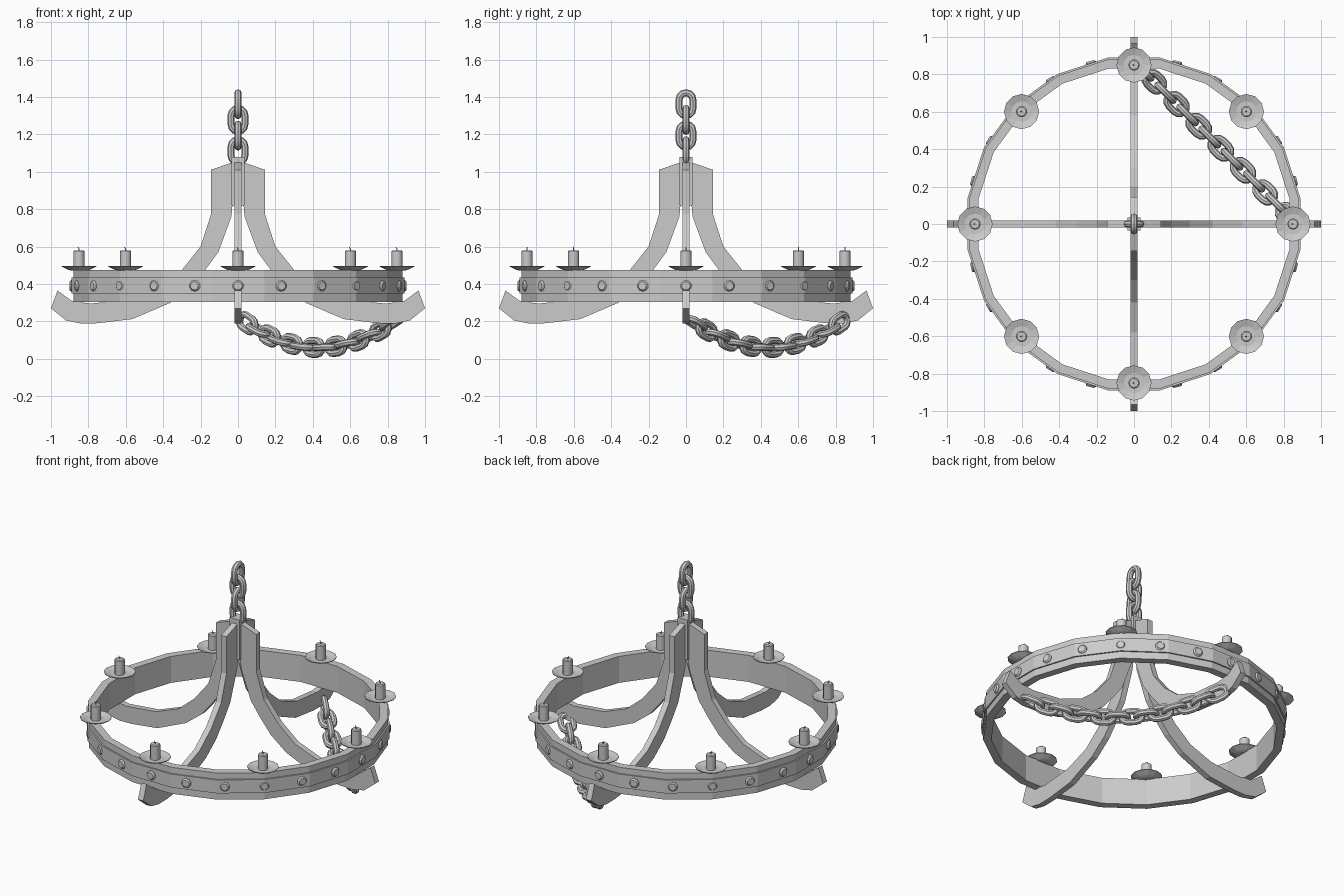
import bpy, bmesh, math
from mathutils import Vector, Matrix

if "Cube" in bpy.data.objects:
    bpy.data.objects.remove(bpy.data.objects["Cube"])


def make(name, bm, smooth=False):
    bmesh.ops.recalc_face_normals(bm, faces=bm.faces)
    me = bpy.data.meshes.new(name)
    bm.to_mesh(me)
    bm.free()
    ob = bpy.data.objects.new(name, me)
    bpy.context.collection.objects.link(ob)
    if smooth:
        bpy.ops.object.select_all(action='DESELECT')
        ob.select_set(True)
        bpy.context.view_layer.objects.active = ob
        bpy.ops.object.shade_smooth_by_angle(angle=math.radians(40))
    return ob


def lathe(bm, profile, n, mat=Matrix(), offset=0.0, closed=False):
    """Revolve (r, z) points about z; open profiles get capped ends."""
    rings = []
    for r, z in profile:
        rings.append([bm.verts.new(mat @ Vector((r * math.cos(a), r * math.sin(a), z)))
                      for a in (offset + math.tau * i / n for i in range(n))])
    pairs = list(zip(rings, rings[1:]))
    if closed:
        pairs.append((rings[-1], rings[0]))
    for a, b in pairs:
        for i in range(n):
            j = (i + 1) % n
            bm.faces.new((a[i], a[j], b[j], b[i]))
    if not closed:
        bm.faces.new(rings[0])
        bm.faces.new(rings[-1])


def link(bm, mat, length=0.16, width=0.112, wire=0.019, arc=6, sides=8):
    """Oval link, long axis local x, lying in local xy."""
    rad = width / 2 - wire
    half = length / 2 - width / 2
    rings = []
    for end in (0, 1):
        for k in range(arc + 1):
            a = -math.pi / 2 + math.pi * k / arc + end * math.pi
            d = Vector((math.cos(a), math.sin(a), 0))
            c = d * rad + Vector((half if end == 0 else -half, 0, 0))
            rings.append([bm.verts.new(mat @ (c + d * wire * math.cos(t) + Vector((0, 0, wire * math.sin(t)))))
                          for t in (math.tau * s / sides for s in range(sides))])
    for a, b in zip(rings, rings[1:] + rings[:1]):
        for i in range(sides):
            j = (i + 1) % sides
            bm.faces.new((a[i], a[j], b[j], b[i]))


def frame(pos, xdir, ydir):
    x = xdir.normalized()
    z = x.cross(ydir).normalized()
    y = z.cross(x)
    return Matrix.Translation(pos) @ Matrix((x, y, z)).transposed().to_4x4()


# 20-sided wheel rim with a raised middle band
k = 1 / math.cos(math.pi / 20)
bm = bmesh.new()
lathe(bm, [(r * k, z) for r, z in ((0.832, 0.303), (0.880, 0.303), (0.880, 0.348), (0.889, 0.348),
                                   (0.889, 0.435), (0.880, 0.435), (0.880, 0.475), (0.832, 0.475))],
      20, offset=math.pi / 20, closed=True)
make("wheel_rim", bm)

# Domed studs round the rim
bm = bmesh.new()
for i in range(24):
    m = Matrix.Rotation(math.tau * i / 24, 4, 'Z') @ Matrix.Translation((0.875, 0, 0.39)) \
        @ Matrix.Rotation(math.pi / 2, 4, 'Y')
    lathe(bm, [(0.030, 0), (0.030, 0.018), (0.022, 0.027)], 10, m)
make("rim_studs", bm)

# Four curved arms cut from flat stock
arm = [(0.03, 1.05), (0.145, 1.01), (0.145, 0.77), (0.20, 0.60), (0.30, 0.475), (0.42, 0.375),
       (0.58, 0.315), (0.79, 0.295), (0.89, 0.31), (0.965, 0.365), (1.0, 0.27), (0.92, 0.205),
       (0.84, 0.188), (0.75, 0.19), (0.565, 0.212), (0.36, 0.30), (0.25, 0.385), (0.175, 0.475),
       (0.105, 0.57), (0.035, 0.76), (0.03, 0.82)]
for i in range(4):
    bm = bmesh.new()
    rot = Matrix.Rotation(i * math.pi / 2, 3, 'Z')
    f = bm.faces.new([bm.verts.new(rot @ Vector((x, -0.019, z))) for x, z in arm])
    ext = bmesh.ops.extrude_face_region(bm, geom=[f])
    bmesh.ops.translate(bm, vec=rot @ Vector((0, 0.038, 0)),
                        verts=[v for v in ext['geom'] if isinstance(v, bmesh.types.BMVert)])
    make(f"arm_{i + 1}", bm)

# Central hub post
bm = bmesh.new()
bmesh.ops.create_cube(bm, size=1, matrix=Matrix.Translation((0, 0, 0.95)) @ Matrix.Diagonal((0.07, 0.07, 0.26, 1)))
make("hub_post", bm)

# Hanging chain
bm = bmesh.new()
up = Vector((0, 0, 1))
for i, z in enumerate((1.11, 1.193, 1.277, 1.361)):
    link(bm, frame(Vector((0, 0, z)), up, Vector((1, 0, 0) if i % 2 == 0 else (0, 1, 0))))
make("hanging_chain", bm, True)

# Slack chain drooping between the back and right arms
bm = bmesh.new()
side = Vector((1, 1, 0))
for i in range(14):
    t = i / 13
    x = 0.05 + 0.77 * t
    pos = Vector((x, 0.87 - x, 0.06 + 0.13 * (2 * t - 1) ** 2))
    tan = Vector((0.77, -0.77, 0.52 * (2 * t - 1)))
    link(bm, frame(pos, tan, up if i % 2 == 0 else side))
make("slack_chain", bm, True)

# Candles on drip pans
for i in range(8):
    a = i * math.pi / 4
    m = Matrix.Translation((0.85 * math.cos(a), 0.85 * math.sin(a), 0))
    bm = bmesh.new()
    lathe(bm, [(0.045, 0.472), (0.06, 0.477), (0.094, 0.493), (0.094, 0.497), (0.055, 0.484)], 12, m)
    make(f"drip_pan_{i + 1}", bm)
    bm = bmesh.new()
    lathe(bm, [(0.03, 0.476), (0.03, 0.575), (0.024, 0.58)], 12, m)
    make(f"candle_{i + 1}", bm, True)
    bm = bmesh.new()
    lathe(bm, [(0.004, 0.575), (0.003, 0.588)], 5, m)
    lathe(bm, [(0.003, 0.0), (0.002, 0.014)], 5,
          m @ Matrix.Translation((0, 0, 0.586)) @ Matrix.Rotation(-0.5, 4, 'Y'))
    make(f"wick_{i + 1}", bm)
